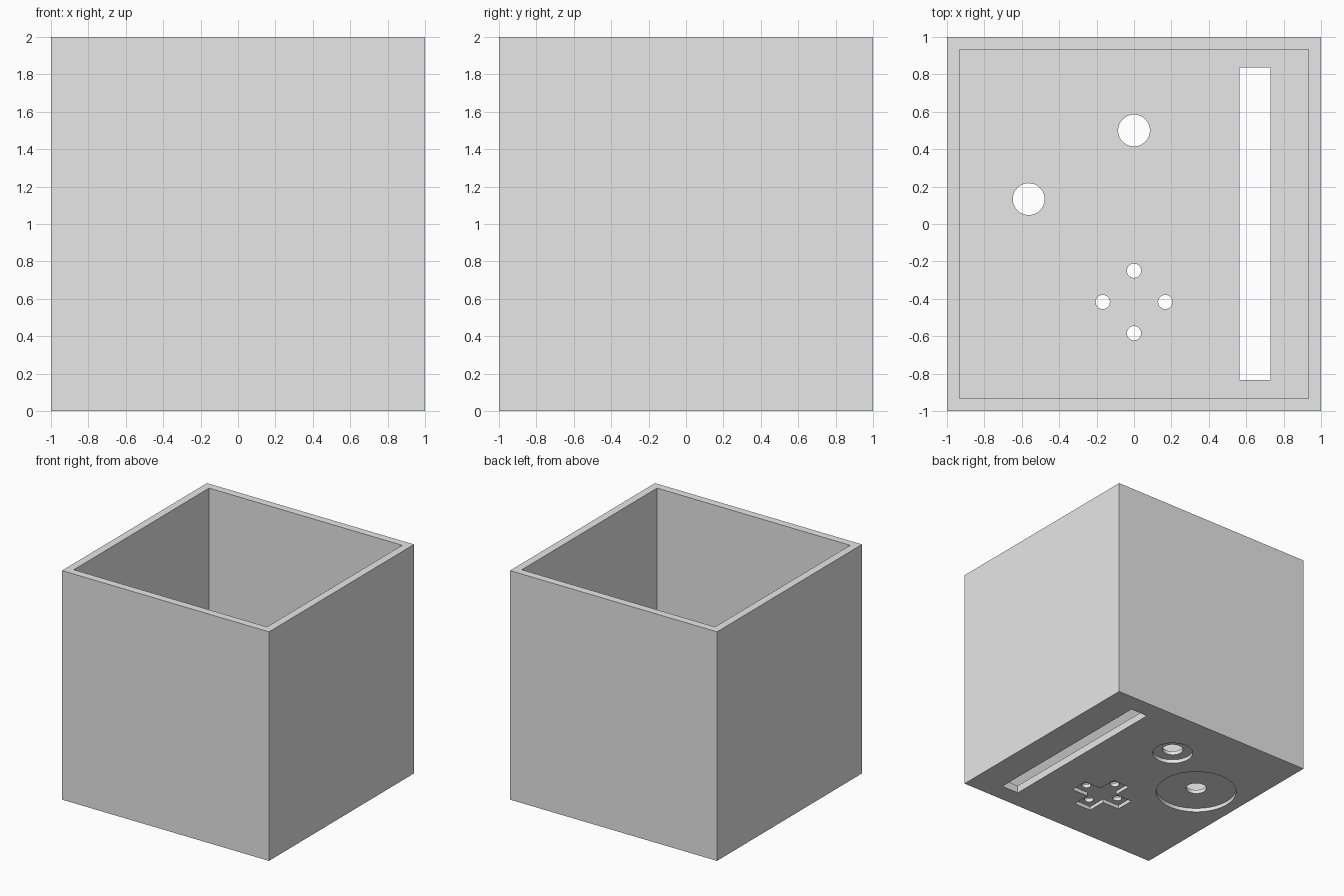
import bpy
import bmesh
import math
from mathutils import Matrix, Vector

default = bpy.data.objects.get("Cube")
if default:
    bpy.data.objects.remove(default, do_unlink=True)

WALL = 0.067      # wall and floor thickness
RECESS = 0.033    # depth of the pockets under the floor
OVER = 0.1        # cutter overshoot
BUTTONS = [((0, 0.5), 0.167), ((-0.563, 0.133), 0.333)]
PAD = Vector((0, -0.417))

grey = bpy.data.materials.new("plain grey")
grey.use_nodes = True
grey.diffuse_color = (0.8, 0.8, 0.8, 1)
grey.node_tree.nodes["Principled BSDF"].inputs["Base Color"].default_value = (0.8, 0.8, 0.8, 1)


def make_object(name, bm):
    bmesh.ops.recalc_face_normals(bm, faces=bm.faces)
    mesh = bpy.data.meshes.new(name)
    bm.to_mesh(mesh)
    bm.free()
    mesh.materials.append(grey)
    obj = bpy.data.objects.new(name, mesh)
    bpy.context.collection.objects.link(obj)
    return obj


def block(name, low, high):
    low, high = Vector(low), Vector(high)
    bm = bmesh.new()
    bmesh.ops.create_cube(bm, size=1, matrix=Matrix.Translation((low + high) / 2)
                          @ Matrix.Diagonal((*(high - low), 1)))
    return make_object(name, bm)


def disc(name, centre, radius, low, high, sides=64):
    bm = bmesh.new()
    bmesh.ops.create_cone(bm, cap_ends=True, segments=sides, radius1=radius,
                          radius2=radius, depth=high - low,
                          matrix=Matrix.Translation((*centre, (low + high) / 2)))
    return make_object(name, bm)


def cross(name, centre, arm, half, low, high):
    bm = bmesh.new()
    corners = [(arm, -half), (arm, half), (half, half)]
    ring = []
    for quarter in range(4):
        turn = Matrix.Rotation(quarter * math.pi / 2, 2)
        ring += [turn @ Vector(c) + centre for c in corners]
    face = bm.faces.new([bm.verts.new((p.x, p.y, low)) for p in ring])
    top = bmesh.ops.extrude_face_region(bm, geom=[face])["geom"]
    bmesh.ops.translate(bm, vec=(0, 0, high - low),
                        verts=[v for v in top if isinstance(v, bmesh.types.BMVert)])
    return make_object(name, bm)


# Open box
box = block("open_box", (-1, -1, 0), (1, 1, 2))
inner = 1 - WALL
cutters = [block("cavity_cutter", (-inner, -inner, WALL), (inner, inner, 2 + OVER))]

# Long slot through the floor
cutters.append(block("slot_cutter", (0.563, -0.833, -OVER), (0.73, 0.837, WALL + OVER)))

# Round pockets under the floor, each with a through hole
for centre, radius in BUTTONS:
    cutters.append(disc("round_pocket_cutter", centre, radius, -OVER, RECESS))
    cutters.append(disc("button_hole_cutter", centre, 0.085, -OVER, WALL + OVER))

# Cross pocket with a through hole in each arm
cutters.append(cross("cross_pocket_cutter", PAD, 0.25, 0.083, -OVER, RECESS))
for dx, dy in ((1, 0), (-1, 0), (0, 1), (0, -1)):
    spot = PAD + Vector((dx, dy)) * 0.167
    cutters.append(disc("pad_hole_cutter", spot, 0.038, -OVER, WALL + OVER, 32))

for cutter in cutters:
    cutter.hide_render = True
    cut = box.modifiers.new(cutter.name, 'BOOLEAN')
    cut.operation = 'DIFFERENCE'
    cut.solver = 'EXACT'
    cut.object = cutter

# Bake the cuts and drop the cutters
bpy.context.view_layer.update()
graph = bpy.context.evaluated_depsgraph_get()
final = bpy.data.meshes.new_from_object(box.evaluated_get(graph))
box.modifiers.clear()
box.data = final
final.materials.clear()
final.materials.append(grey)
for face in final.polygons:
    face.material_index = 0
for cutter in cutters:
    bpy.data.objects.remove(cutter, do_unlink=True)

# Smooth hole walls, sharp edges
bpy.ops.object.select_all(action='DESELECT')
box.select_set(True)
bpy.context.view_layer.objects.active = box
bpy.ops.object.shade_smooth_by_angle(angle=math.radians(30))
